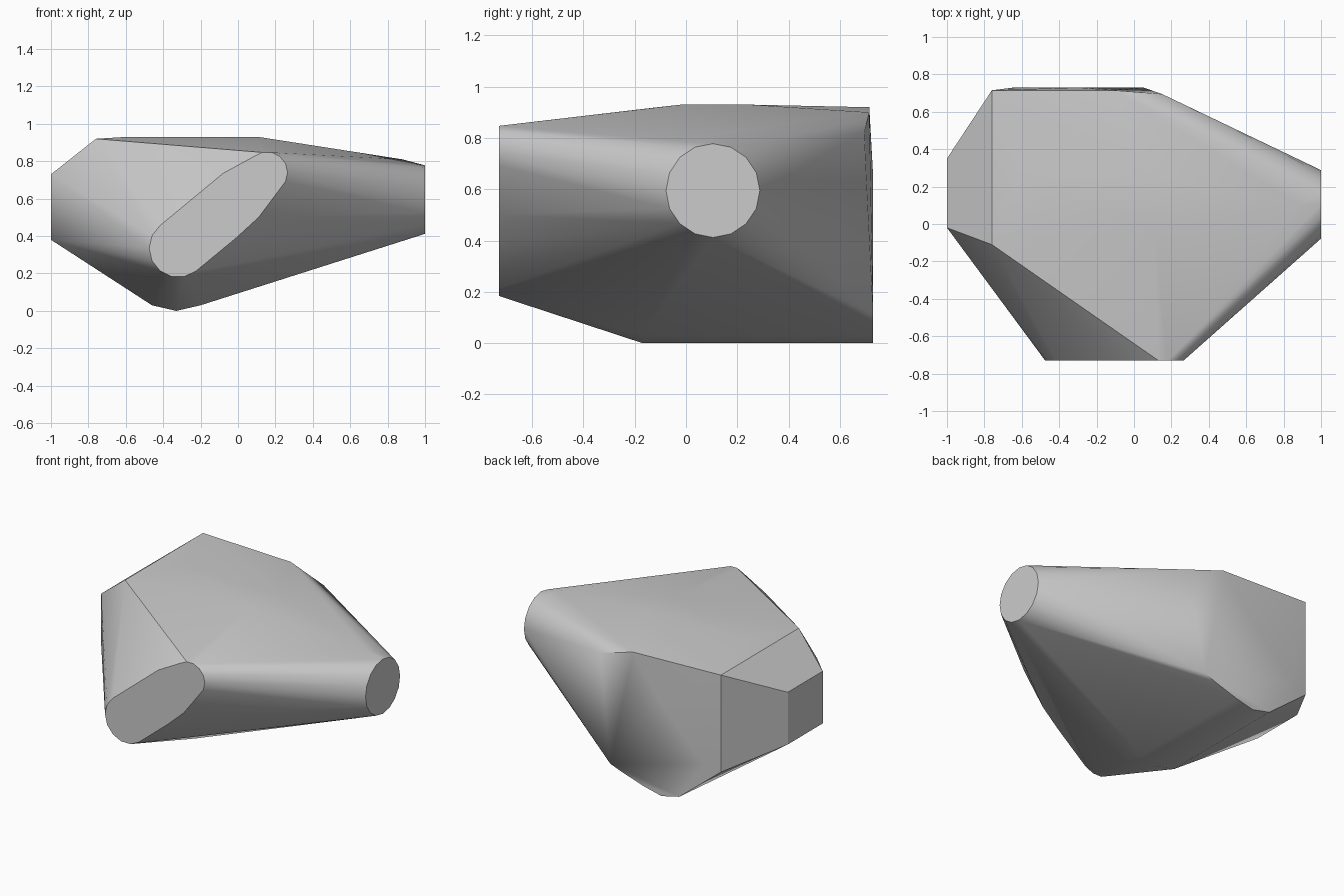
import bpy
import bmesh
from math import cos, sin, pi, radians
from mathutils import Vector

cube = bpy.data.objects.get("Cube")
if cube:
    bpy.data.objects.remove(cube, do_unlink=True)

FRONT, BACK, RIGHT, LEFT = -0.73, 0.73, -1.0, 1.0
GREY = (0.6, 0.6, 0.6, 1.0)


def ring(center, radius, sides, axis_a, axis_b):
    """Points of a circle spanned by two axes."""
    center, a, b = Vector(center), Vector(axis_a), Vector(axis_b)
    angles = [2 * pi * i / sides for i in range(sides)]
    return [center + radius * (cos(t) * a + sin(t) * b) for t in angles]


def plate(y, pairs):
    """Points given as x, z pairs on a plane across the y axis."""
    return [Vector((x, y, z)) for x, z in pairs]


X, Y, Z = (1, 0, 0), (0, 1, 0), (0, 0, 1)
points = []

# Round end cap on the left
points += ring((LEFT, 0.105, 0.595), 0.183, 16, Y, Z)
points.append(Vector((0.88, 0.105, 0.81)))

# Slanted rounded face at the front
points += ring((-0.32, FRONT, 0.335), 0.155, 14, X, Z)
points += ring((0.155, FRONT, 0.74), 0.11, 14, X, Z)
points += plate(FRONT, [(-0.08, 0.735), (0.11, 0.5), (-0.01, 0.39)])

# Rectangular end on the right
points += [Vector((RIGHT, y, z)) for y in (-0.02, 0.35) for z in (0.38, 0.73)]

# Keel along the bottom
for y in (-0.17, BACK):
    points += plate(y, [(-0.46, 0.03), (-0.33, 0), (-0.2, 0.03)])

# Back wall, leaning slightly inward near the top
points += plate(BACK, [(-0.03, 0.085), (0.05, 0.115), (-0.64, 0.3), (-0.3, 0.65)])
points += plate(0.715, [(-0.76, 0.27), (-0.76, 0.92), (-0.11, 0.9)])
points += plate(0.695, [(0.15, 0.82)])

# Nearly flat top with a ridge down its right side
points += plate(-0.11, [(-0.76, 0.92)])
for y in (-0.02, 0.25):
    points += plate(y, [(-0.6, 0.93), (0.11, 0.93)])

# Wrap all sections in one convex shell
bm = bmesh.new()
for p in points:
    bm.verts.new(p)
hull = bmesh.ops.convex_hull(bm, input=bm.verts[:], use_existing_faces=False)
loose = [v for v in bm.verts if not v.link_faces]
bmesh.ops.delete(bm, geom=loose, context='VERTS')
bmesh.ops.dissolve_limit(bm, angle_limit=radians(0.5),
                         verts=bm.verts[:], edges=bm.edges[:])
bmesh.ops.recalc_face_normals(bm, faces=bm.faces[:])
mesh = bpy.data.meshes.new("faceted_body")
bm.to_mesh(mesh)
bm.free()

# Plain grey finish
mat = bpy.data.materials.new("plain_grey")
mat.use_nodes = True
mat.diffuse_color = GREY
for node in mat.node_tree.nodes:
    if node.type == 'BSDF_PRINCIPLED':
        node.inputs["Base Color"].default_value = GREY
mesh.materials.append(mat)

body = bpy.data.objects.new("faceted_body", mesh)
bpy.context.collection.objects.link(body)
bpy.ops.object.select_all(action='DESELECT')
body.select_set(True)
bpy.context.view_layer.objects.active = body
bpy.ops.object.shade_smooth_by_angle(angle=radians(30))
